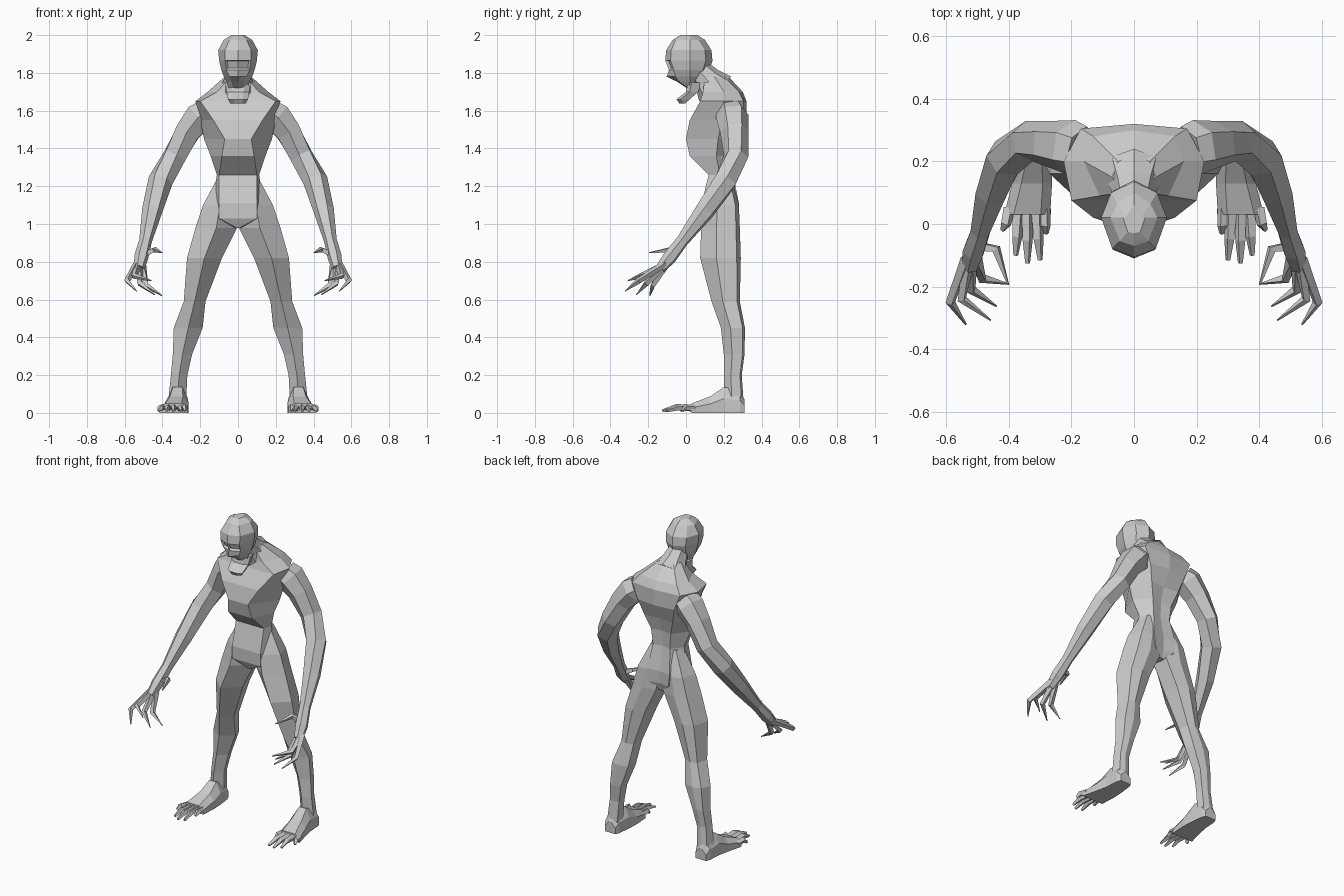
import bpy, bmesh, math
from mathutils import Vector

GREY = bpy.data.materials.new("grey_clay")
GREY.diffuse_color = (0.6, 0.6, 0.6, 1)


def loft(name, rings, mirror=False, edit=None):
    """Skin a list of equal-length point rings and cap both ends."""
    bm = bmesh.new()
    loops = [[bm.verts.new(p) for p in ring] for ring in rings]
    n = len(loops[0])
    for a, b in zip(loops, loops[1:]):
        for i in range(n):
            j = (i + 1) % n
            bm.faces.new((a[i], a[j], b[j], b[i]))
    bm.faces.new(loops[0])
    bm.faces.new(loops[-1])
    bmesh.ops.recalc_face_normals(bm, faces=bm.faces)
    if edit:
        edit(bm)
    mesh = bpy.data.meshes.new(name)
    bm.to_mesh(mesh)
    bm.free()
    mesh.materials.append(GREY)
    obj = bpy.data.objects.new(name, mesh)
    bpy.context.collection.objects.link(obj)
    if mirror:
        obj.modifiers.new("mirror", 'MIRROR').use_mirror_merge = False
    return obj


def tube(name, path, sides, turn=0.0):
    """Mirrored tapering limb along (x, y, z, radius) points."""
    pts = [Vector(p[:3]) for p in path]
    rings = []
    for i, p in enumerate(pts):
        t = (pts[min(i + 1, len(pts) - 1)] - pts[max(i - 1, 0)]).normalized()
        u = t.cross(Vector((0.5, 0, 1))).normalized()
        v = t.cross(u)
        angles = [turn + math.tau * k / sides for k in range(sides)]
        rings.append([p + path[i][3] * (u * math.cos(a) + v * math.sin(a)) for a in angles])
    return loft(name, rings, True)


def symmetric(half, z):
    """Ring from right-half (x, y) points running front to back."""
    right = [(x, y, z) for x, y in half]
    left = [(-x, y, z) for x, y in reversed(half) if x > 0]
    return right + left


# Torso: z, front half width, front y, side half width, side y, back half width, back y, spine y
torso = [
    (0.98, 0.01, 0.11, 0.02, 0.18, 0.015, 0.25, 0.255),
    (1.03, 0.10, 0.085, 0.12, 0.17, 0.07, 0.28, 0.265),
    (1.11, 0.10, 0.083, 0.135, 0.18, 0.08, 0.28, 0.27),
    (1.26, 0.10, 0.12, 0.112, 0.18, 0.06, 0.25, 0.24),
    (1.36, 0.085, 0.02, 0.145, 0.16, 0.07, 0.255, 0.245),
    (1.45, 0.07, 0.0, 0.18, 0.17, 0.10, 0.28, 0.27),
    (1.55, 0.13, 0.02, 0.20, 0.19, 0.13, 0.305, 0.32),
    (1.65, 0.20, 0.075, 0.225, 0.20, 0.17, 0.305, 0.32),
    (1.70, 0.11, 0.09, 0.16, 0.20, 0.13, 0.28, 0.30),
    (1.78, 0.04, 0.10, 0.07, 0.15, 0.05, 0.20, 0.225),
]
loft("torso", [symmetric([(a, b), (c, d), (e, f), (0, g)], z)
               for z, a, b, c, d, e, f, g in torso])

# Neck: leans forward from the shoulders into the skull
neck = [(0.10, 0.07, 1.65, 0.24, 1.78), (0.075, 0.055, 1.71, 0.17, 1.815),
        (0.06, 0.03, 1.76, 0.11, 1.86)]
rings = []
for w, yf, zf, yb, zb in neck:
    ring = []
    for k in range(8):
        a = math.tau * k / 8
        t = 0.5 - 0.5 * math.cos(a)
        ring.append((w * math.sin(a), yf + (yb - yf) * t, zf + (zb - zf) * t))
    rings.append(ring)
loft("neck", rings)

# Head: z, half width, cheek half width, front y, cheek y, back y
head = [
    (1.715, 0.05, 0.025, 0.01, 0.015, 0.07),
    (1.755, 0.06, 0.035, -0.05, -0.035, 0.08),
    (1.78, 0.075, 0.045, -0.103, -0.055, 0.10),
    (1.815, 0.088, 0.062, -0.09, -0.065, 0.125),
    (1.865, 0.10, 0.068, -0.11, -0.082, 0.14),
    (1.92, 0.105, 0.07, -0.105, -0.078, 0.135),
    (1.975, 0.075, 0.045, -0.07, -0.055, 0.10),
    (2.0, 0.035, 0.02, -0.03, -0.025, 0.06),
]


def eye_sockets(bm):
    eyes = [f for f in bm.faces
            if f.normal.y < -0.5 and 1.83 < f.calc_center_median().z < 1.85]
    bmesh.ops.inset_individual(bm, faces=eyes, thickness=0.009, depth=-0.014)


loft("head", [symmetric([(0, yf), (c, yc), (w, 0.02), (0.7 * w, yb - 0.035), (0, yb)], z)
              for z, w, c, yf, yc, yb in head], edit=eye_sockets)

# Jaw: juts forward and down below the open mouth
jaw = [(1.75, 0.068, 0.01, 0.08), (1.70, 0.06, 0.0, 0.065),
       (1.66, 0.053, -0.05, 0.02), (1.637, 0.04, -0.035, -0.005)]
loft("jaw", [symmetric([(0.5 * w, yf), (w, yf + 0.02), (0.8 * w, yb)], z)
             for z, w, yf, yb in jaw])

# Legs: z, inner x, outer x, front y, back y
legs = [
    (0.06, 0.275, 0.37, 0.20, 0.305), (0.20, 0.268, 0.355, 0.20, 0.295),
    (0.31, 0.243, 0.345, 0.20, 0.31), (0.45, 0.187, 0.34, 0.185, 0.312),
    (0.59, 0.172, 0.287, 0.135, 0.285), (0.82, 0.085, 0.27, 0.075, 0.29),
    (0.98, 0.005, 0.225, 0.08, 0.285), (1.10, 0.004, 0.185, 0.088, 0.28),
    (1.25, 0.003, 0.105, 0.13, 0.24),
]
rings = []
for z, xi, xo, yf, yb in legs:
    w, d = xo - xi, yb - yf
    rings.append([(xi + 0.5 * w, yf, z), (xo, yf + 0.4 * d, z), (xo - 0.15 * w, yb - 0.1 * d, z),
                  (xi + 0.5 * w, yb, z), (xi + 0.1 * w, yb - 0.1 * d, z), (xi, yf + 0.45 * d, z)])
loft("leg", rings, True)

# Feet: y, inner x, outer x, top z
feet = [(0.31, 0.285, 0.36, 0.07), (0.285, 0.275, 0.37, 0.12), (0.20, 0.265, 0.375, 0.137),
        (0.13, 0.262, 0.39, 0.088), (0.03, 0.268, 0.415, 0.05)]
loft("foot", [[(a, y, 0), (b, y, 0), (b, y, 0.55 * t), (b - 0.03, y, t),
               (a + 0.03, y, t), (a, y, 0.55 * t)] for y, a, b, t in feet], True)

# Toes: base x, tip x, tip y
for i, (bx, tx, ty) in enumerate([(0.285, 0.28, -0.03), (0.31, 0.30, -0.115), (0.34, 0.34, -0.125),
                                  (0.368, 0.378, -0.10), (0.398, 0.42, -0.02)]):
    tube(f"toe_{i + 1}", [(bx, 0.05, 0.025, 0.02), ((bx + tx) / 2, ty / 2 + 0.01, 0.03, 0.017),
                          (tx, ty, 0.011, 0.008)], 4, math.pi / 4)

# Arms: shoulder, elbow, wrist and palm
tube("arm", [(0.17, 0.235, 1.59, 0.08), (0.20, 0.245, 1.57, 0.088), (0.265, 0.255, 1.49, 0.075),
             (0.335, 0.265, 1.36, 0.066), (0.41, 0.21, 1.23, 0.066), (0.455, 0.10, 1.07, 0.054),
             (0.49, -0.02, 0.91, 0.034), (0.512, -0.085, 0.825, 0.038),
             (0.525, -0.135, 0.765, 0.028)], 6)

# Fingers and thumb: base, knuckle, tip
digits = [
    ((0.535, -0.11, 0.79), (0.587, -0.25, 0.70), (0.537, -0.322, 0.645)),
    ((0.53, -0.12, 0.78), (0.55, -0.24, 0.725), (0.458, -0.308, 0.70)),
    ((0.52, -0.12, 0.775), (0.52, -0.21, 0.685), (0.44, -0.263, 0.625)),
    ((0.505, -0.11, 0.78), (0.485, -0.175, 0.675), (0.402, -0.192, 0.62)),
    ((0.505, -0.07, 0.835), (0.44, -0.08, 0.865), (0.402, -0.195, 0.848)),
]
for i, (a, b, c) in enumerate(digits):
    tube("thumb" if i == 4 else f"finger_{i + 1}",
         [(*a, 0.02), (*b, 0.016), (*c, 0.003)], 4, math.pi / 4)
